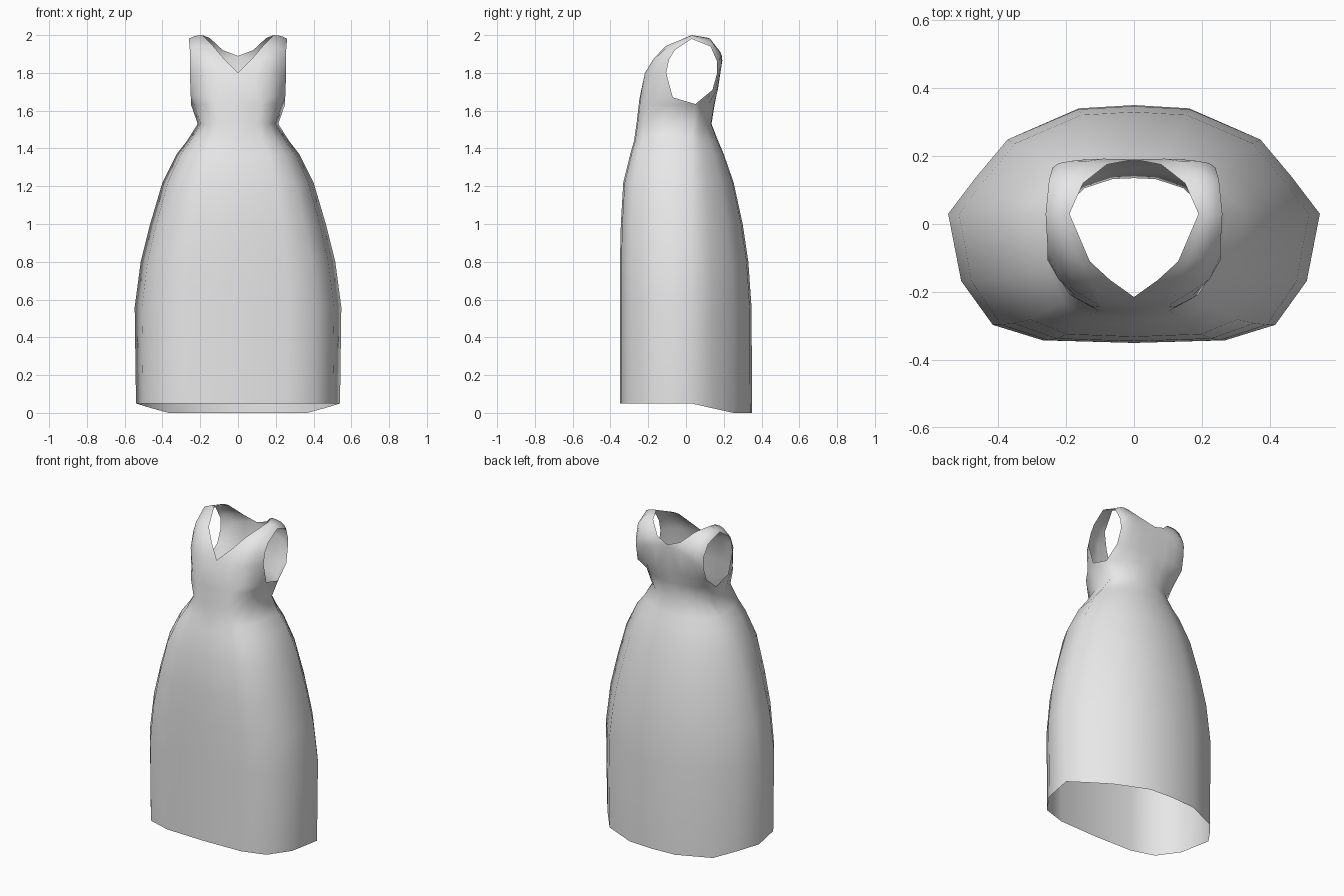
import bpy
import bmesh
from mathutils import Vector

cube = bpy.data.objects.get("Cube")
if cube:
    bpy.data.objects.remove(cube, do_unlink=True)

# Fabric colour
fabric = bpy.data.materials.new("light grey fabric")
fabric.use_nodes = True
colour = (0.8, 0.8, 0.8, 1)
fabric.diffuse_color = colour
fabric.node_tree.nodes["Principled BSDF"].inputs["Base Color"].default_value = colour

# Half cross-section, from centre front round the side to centre back
OUTLINE = [(0, -1), (.49, -.98), (.76, -.86), (.93, -.52), (1, 0),
           (.85, .34), (.68, .69), (.3, .97), (0, 1)]
SIDE = len(OUTLINE) // 2


def half_ring(z, width, front, back, side):
    """Scale the half outline to one height of the dress."""
    points = []
    for across, depth in OUTLINE:
        reach = back - side if depth > 0 else side - front
        points.append(Vector((across * width, side + depth * reach, z)))
    return points


def curved_row(inner, bulge, outer):
    """Row of points running from neckline or centre seam to armhole."""
    inner, bulge, outer = Vector(inner), Vector(bulge), Vector(outer)
    row = []
    for step in range(SIDE + 1):
        t = step / SIDE
        row.append(inner.lerp(bulge, t).lerp(bulge.lerp(outer, t), t))
    return row


def loft(bm, rows):
    """Join successive rows of points with quads."""
    grid = [[bm.verts.new(point) for point in row] for row in rows]
    for lower, upper in zip(grid, grid[1:]):
        for i in range(len(lower) - 1):
            bm.faces.new((lower[i], lower[i + 1], upper[i + 1], upper[i]))


# Skirt and waist: height, half width, front, back, side seam depth
skirt = [half_ring(*values) for values in (
    (.05, .54, -.35, .35, .03),
    (.56, .547, -.35, .347, .03),
    (.8, .515, -.35, .33, .03),
    (1, .465, -.345, .3, .03),
    (1.22, .4, -.332, .252, .03),
    (1.37, .325, -.295, .2, .03),
    (1.44, .27, -.275, .17, .03),
    (1.53, .213, -.262, .135, .04),
    (1.635, .25, -.25, .152, .05))]

# Hem dips at the back
for point in skirt[0][SIDE + 1:]:
    point.z = .025 if point.x > .4 else 0

# Bodice: rows travel up the front, over the shoulder and down the back
underarm = skirt[-1]
bodice = [underarm[:SIDE + 1]]
bodice += [curved_row(*points) for points in (
    ((0, -.245, 1.67), (.22, -.265, 1.67), (.25, -.07, 1.67)),
    ((0, -.215, 1.8), (.21, -.24, 1.8), (.255, -.105, 1.8)),
    ((.07, -.165, 1.87), (.2, -.19, 1.89), (.255, -.09, 1.87)),
    ((.13, -.11, 1.94), (.2, -.11, 1.95), (.255, -.06, 1.92)),
    ((.19, .03, 2), (.23, .03, 2), (.26, .03, 1.98)),
    ((.15, .12, 1.985), (.22, .14, 1.98), (.25, .13, 1.94)),
    ((.08, .175, 1.92), (.22, .2, 1.9), (.24, .165, 1.86)),
    ((0, .19, 1.89), (.2, .2, 1.84), (.238, .165, 1.8)),
    ((0, .167, 1.71), (.2, .175, 1.71), (.245, .14, 1.71)))]
bodice.append(underarm[:SIDE - 1:-1])

# One welded half shell
bm = bmesh.new()
loft(bm, skirt)
loft(bm, bodice)
bmesh.ops.remove_doubles(bm, verts=bm.verts, dist=.0005)
bmesh.ops.recalc_face_normals(bm, faces=bm.faces)
middle = max(bm.faces, key=lambda face: face.calc_center_median().x)
if middle.normal.x < 0:
    bmesh.ops.reverse_faces(bm, faces=bm.faces)
mesh = bpy.data.meshes.new("dress")
bm.to_mesh(mesh)
bm.free()
mesh.materials.append(fabric)

# Mirrored, smooth-shaded dress
dress = bpy.data.objects.new("dress", mesh)
bpy.context.collection.objects.link(dress)
mirror = dress.modifiers.new("mirror", "MIRROR")
mirror.use_clip = True
mirror.merge_threshold = .001
mesh.shade_smooth()
